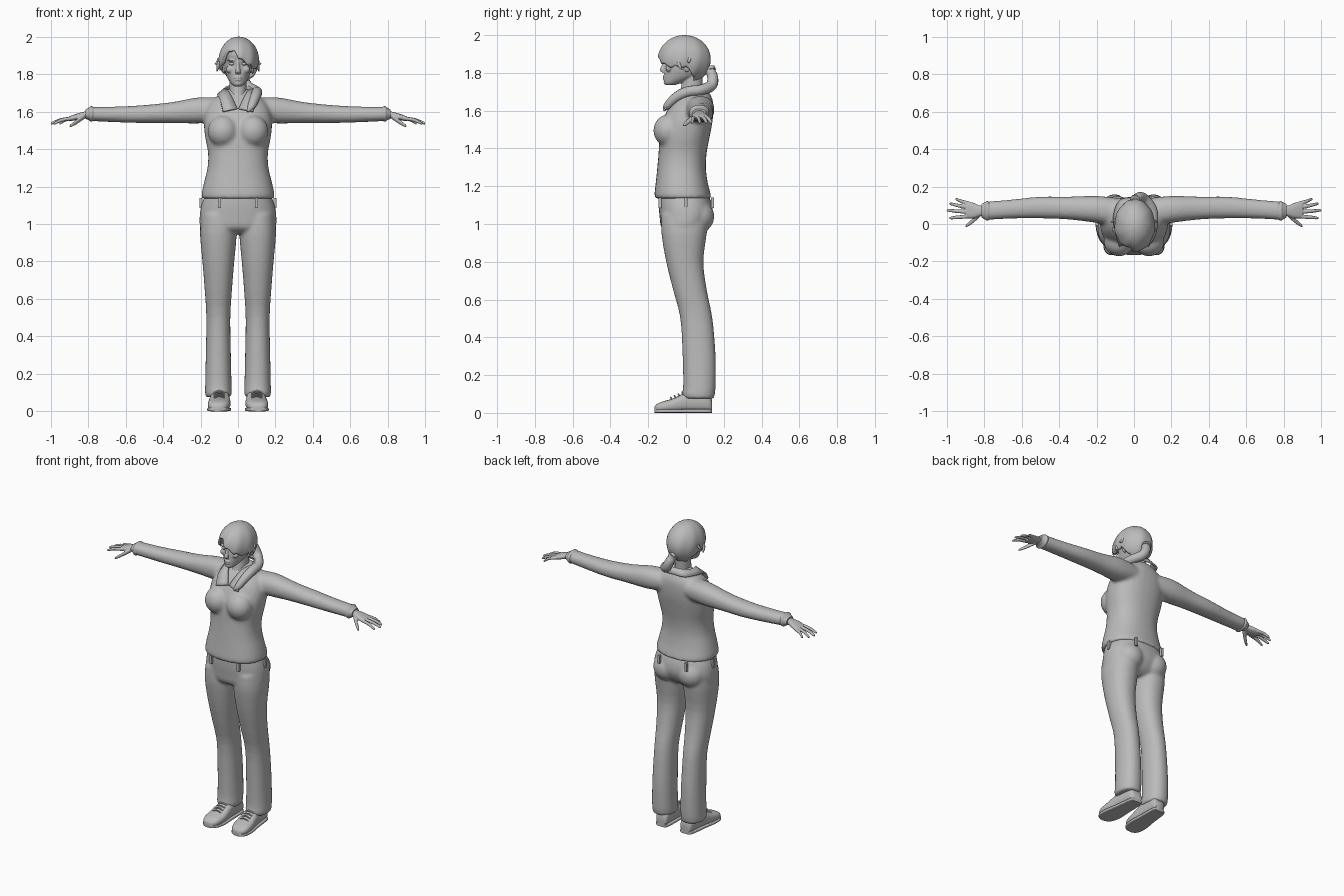
import bpy, bmesh, math
from mathutils import Vector, Matrix

if "Cube" in bpy.data.objects:
    bpy.data.objects.remove(bpy.data.objects["Cube"], do_unlink=True)

grey = bpy.data.materials.new("plain grey")
grey.use_nodes = True
GREY = (0.5, 0.5, 0.5, 1)
grey.diffuse_color = GREY
grey.node_tree.nodes["Principled BSDF"].inputs["Base Color"].default_value = GREY
X, Y, Z = Vector((1, 0, 0)), Vector((0, 1, 0)), Vector((0, 0, 1))
SIDES = (1, -1)


def spline(rows, steps):
    """Catmull-Rom interpolation of rows of numbers."""
    out = []
    for i in range(len(rows) - 1):
        a, b, c, d = (rows[max(0, min(len(rows) - 1, i + k))] for k in (-1, 0, 1, 2))
        for s in range(steps):
            t = s / steps
            out.append([q + t / 2 * (r - p + t * (2*p - 5*q + 4*r - w + t * (3 * (q - r) + w - p)))
                        for p, q, r, w in zip(a, b, c, d)])
    return out + [list(rows[-1])]


def loft(bm, rings, u, v, power=2, steps=3, n=32):
    """Closed skin through rings of (x, y, z, half size on u, half size on v)."""
    loops = []
    for x, y, z, hu, hv in spline(rings, steps):
        loop = []
        for k in range(n):
            a = math.tau * k / n
            c, s = math.cos(a), math.sin(a)
            p = u * math.copysign(abs(c) ** (2 / power), c) * hu
            p = p + v * math.copysign(abs(s) ** (2 / power), s) * hv
            loop.append(bm.verts.new(Vector((x, y, z)) + p))
        loops.append(loop)
    for a, b in zip(loops, loops[1:]):
        for k in range(n):
            bm.faces.new((a[k], a[(k + 1) % n], b[(k + 1) % n], b[k]))
    bm.faces.new(loops[0])
    bm.faces.new(loops[-1])


def body(bm, rows, power=2, xc=0):
    """Upright loft from rows of (z, half width, front y, back y)."""
    loft(bm, [(xc, (f + b) / 2, z, w, (b - f) / 2) for z, w, f, b in rows], X, Y, power)


def ball(bm, centre, size):
    m = Matrix.Translation(centre) @ Matrix.Diagonal((*size, 1))
    bmesh.ops.create_uvsphere(bm, u_segments=24, v_segments=14, radius=1, matrix=m)


def finish(bm, name, voxel=0, smooth=4, angle=50):
    bmesh.ops.recalc_face_normals(bm, faces=bm.faces)
    mesh = bpy.data.meshes.new(name)
    bm.to_mesh(mesh)
    bm.free()
    ob = bpy.data.objects.new(name, mesh)
    bpy.context.collection.objects.link(ob)
    mesh.materials.append(grey)
    for o in bpy.context.selected_objects:
        o.select_set(False)
    ob.select_set(True)
    bpy.context.view_layer.objects.active = ob
    if voxel:
        r = ob.modifiers.new("fuse", 'REMESH')
        r.mode, r.voxel_size, r.use_smooth_shade = 'VOXEL', voxel, True
        s = ob.modifiers.new("soften", 'SMOOTH')
        s.factor, s.iterations = 0.5, smooth
    else:
        bpy.ops.object.shade_smooth_by_angle(angle=math.radians(angle))
    return ob


def cord(name, points, radii, flat=1):
    """Tapered tube along a smooth path."""
    cu = bpy.data.curves.new(name, 'CURVE')
    cu.dimensions, cu.bevel_depth, cu.bevel_resolution = '3D', 1, 4
    cu.use_fill_caps = True
    rows = spline([(*p, r) for p, r in zip(points, radii)], 6)
    sp = cu.splines.new('POLY')
    sp.points.add(len(rows) - 1)
    for pt, row in zip(sp.points, rows):
        pt.co, pt.radius = (*row[:3], 1), row[3]
    sp.use_smooth = True
    ob = bpy.data.objects.new(name, cu)
    cu.materials.append(grey)
    bpy.context.collection.objects.link(ob)


# Sweater: torso, bust and sleeves fused together
bm = bmesh.new()
body(bm, [(1.135, .193, -.165, .135), (1.16, .195, -.167, .13), (1.22, .182, -.16, .115),
          (1.3, .163, -.152, .105), (1.38, .16, -.145, .11), (1.46, .175, -.14, .125),
          (1.54, .182, -.125, .14), (1.61, .17, -.095, .145), (1.66, .14, -.06, .14),
          (1.7, .085, -.02, .12), (1.72, .06, 0, .1)], 2.3)
for s in SIDES:
    ball(bm, (s * .08, -.095, 1.495), (.082, .078, .085))
    loft(bm, [(s * .06, .06, 1.61, .075, .06), (s * .2, .078, 1.607, .072, .07),
              (s * .35, .085, 1.595, .061, .056), (s * .5, .088, 1.587, .058, .048),
              (s * .65, .08, 1.585, .051, .042), (s * .79, .07, 1.588, .049, .038)], Y, Z, 2.2)
finish(bm, "sweater", .01, 8)

# Sleeve cuffs
for s, side in zip(SIDES, ("left", "right")):
    bm = bmesh.new()
    loft(bm, [(s * .77, .07, 1.588, .046, .036), (s * .785, .07, 1.588, .053, .042),
              (s * .795, .07, 1.588, .046, .034), (s * .815, .071, 1.586, .036, .024)], Y, Z, 2.2)
    finish(bm, side + "_cuff")

# Trousers: pelvis, seat and legs fused together
bm = bmesh.new()
body(bm, [(1.155, .175, -.145, .12), (1.1, .196, -.145, .138), (1.04, .205, -.14, .14),
          (.98, .2, -.13, .11), (.95, .15, -.09, .07)], 2.3)
for s in SIDES:
    ball(bm, (s * .09, .06, 1.04), (.09, .09, .09))
    body(bm, [(1.05, .09, -.13, .12), (.95, .098, -.13, .11), (.8, .085, -.105, .092),
              (.65, .073, -.068, .11), (.5, .064, -.03, .14), (.3, .067, -.018, .157),
              (.15, .07, -.015, .157), (.1, .071, -.02, .153), (.075, .066, -.01, .148)], 2.2, s * .105)
finish(bm, "trousers", .009, 6)

# Belt loops
bm = bmesh.new()
for x, y in ((.1, -.137), (.197, 0), (.1, .14)):
    for s in SIDES:
        m = Matrix.Translation((s * x, y, 1.112)) @ Matrix.Diagonal((.016, .016, .055, 1))
        bmesh.ops.create_cube(bm, size=1, matrix=m)
finish(bm, "belt_loops")

# Shoes with soles and laces
for s, side in zip(SIDES, ("left", "right")):
    rows = [(.138, .088, .03, .06), (.12, .09, .042, .1), (.06, .093, .048, .115), (0, .096, .052, .105),
            (-.07, .1, .06, .072), (-.125, .104, .056, .056), (-.155, .106, .04, .042), (-.166, .107, .018, .028)]
    bm = bmesh.new()
    loft(bm, [(s * x, y, h / 2 + .004, w, h / 2) for y, x, w, h in rows], X, Z, 2.6)
    finish(bm, side + "_shoe")
    bm = bmesh.new()
    loft(bm, [(s * x, y, .01, w + .003, .01) for y, x, w, h in rows], X, Z, 5)
    finish(bm, side + "_sole")
    for k in range(4):
        y, z = -.075 + k * .02, .079 + k * .009
        cord(side + "_lace", [(s * .1 - .03, y, z - .008), (s * .1, y - .006, z + .003),
                              (s * .1 + .03, y, z - .008)], (.004, .004, .004))

# Hands: palm, fingers and thumb fused together
for s, side in zip(SIDES, ("left", "right")):
    bm = bmesh.new()
    loft(bm, [(s * .78, .07, 1.588, .027, .02), (s * .82, .07, 1.582, .028, .018),
              (s * .86, .072, 1.572, .042, .017), (s * .9, .076, 1.562, .044, .013)], Y, Z, 2.4)
    for y0, x1, y1 in ((.11, .955, .132), (.088, .985, .108), (.064, 1, .073), (.041, .985, .032)):
        xm = (.89 + x1) / 2
        loft(bm, [(s * .88, y0, 1.565, .011, .01), (s * xm, (y0 + y1) / 2, 1.556, .01, .01),
                  (s * (x1 - .008), y1, 1.539, .008, .008), (s * x1, y1, 1.536, .004, .004)], Y, Z, n=12)
    loft(bm, [(s * .82, .055, 1.575, .016, .015), (s * .855, .022, 1.55, .014, .013),
              (s * .885, -.002, 1.53, .011, .01), (s * .9, -.013, 1.522, .005, .005)], Y, Z, n=12)
    finish(bm, side + "_hand", .004, 2)

# Head and neck with facial features
bm = bmesh.new()
body(bm, [(1.62, .05, -.07, .09), (1.7, .046, -.03, .085), (1.8, .046, -.02, .09)])
body(bm, [(1.735, .02, -.108, -.06), (1.748, .036, -.116, -.02), (1.78, .057, -.117, .06),
          (1.82, .07, -.114, .09), (1.86, .076, -.112, .11), (1.9, .08, -.122, .115),
          (1.94, .075, -.112, .105), (1.975, .05, -.075, .07), (1.985, .02, -.04, .03)], 2.1)
loft(bm, [(0, -.11, 1.872, .008, .008), (0, -.118, 1.84, .009, .011),
          (0, -.126, 1.815, .014, .013), (0, -.117, 1.802, .012, .008)], X, Y, n=16)
ball(bm, (0, -.115, 1.782), (.021, .009, .006))
ball(bm, (0, -.114, 1.77), (.018, .009, .007))
ball(bm, (0, -.105, 1.75), (.02, .014, .012))
for s in SIDES:
    ball(bm, (s * .033, -.105, 1.873), (.026, .012, .006))
    ball(bm, (s * .042, -.09, 1.825), (.022, .018, .02))
    ball(bm, (s * .078, .005, 1.835), (.009, .02, .032))
finish(bm, "head", .004, 3)

# Eyes
bm = bmesh.new()
for s in SIDES:
    ball(bm, (s * .033, -.1, 1.855), (.017, .012, .008))
finish(bm, "eyes")

# Hair cap, swept from a side parting with an uneven lower edge
bm = bmesh.new()
N, M = 96, 18
edge = spline([(z,) for z in (1.83, 1.76, 1.745, 1.76, 1.82, 1.835, 1.93, 1.875, 1.835, 1.83)], 20)
grid = []
for k in range(N):
    a = math.tau * k / N
    low = edge[int(k / N * (len(edge) - 1))][0] + .006 * math.sin(a * 13)
    end = math.acos(max(-.97, min(1, (low - 1.87) / .13)))
    col = []
    for j in range(1, M + 1):
        p = end * j / M
        r = math.sin(p) * (1 + .018 * math.sin(a * 9 + p * 2) * j / M)
        col.append(bm.verts.new((.004 + .108 * r * math.cos(a), -.008 + .14 * r * math.sin(a),
                                 1.87 + .13 * math.cos(p))))
    grid.append(col)
top = bm.verts.new((.004, -.008, 2))
for k in range(N):
    a, b = grid[k], grid[(k + 1) % N]
    bm.faces.new((top, a[0], b[0]))
    for j in range(M - 1):
        bm.faces.new((a[j], a[j + 1], b[j + 1], b[j]))
hair = finish(bm, "hair")
thick = hair.modifiers.new("thickness", 'SOLIDIFY')
thick.thickness, thick.offset = .016, -1

# Gathered tail falling over the left shoulder, hair tie and loose locks
cord("hair_tail", [(.01, .105, 1.83), (.02, .138, 1.79), (.05, .135, 1.735), (.095, .08, 1.71),
                   (.1, .01, 1.7), (.09, -.05, 1.672), (.07, -.1, 1.625), (.05, -.115, 1.6)],
     (.022, .028, .03, .028, .029, .027, .02, .004))
cord("hair_tie", [(.005, .125, 1.825), (.012, .13, 1.81)], (.03, .03))
for s in SIDES:
    cord("side_lock", [(s * .1, -.04, 1.87), (s * .106, -.035, 1.84), (s * .112, -.02, 1.815)], (.01, .009, .002))
    cord("ear_lock", [(s * .1, .02, 1.88), (s * .112, .015, 1.86), (s * .124, .01, 1.855)], (.01, .007, .002))

# Shirt collar with pointed front flaps
upper = [(.004, -.1, 1.615), (.045, -.035, 1.7), (.07, .04, 1.72), (.05, .1, 1.735), (0, .115, 1.74)]
lower = [(.08, -.118, 1.6), (.095, -.065, 1.66), (.108, .04, 1.69), (.075, .125, 1.7), (0, .14, 1.705)]
bm = bmesh.new()
for s in SIDES:
    rows = [[bm.verts.new((s * x, y, z)) for x, y, z in spline(line, 4)] for line in (upper, lower)]
    for k in range(len(rows[0]) - 1):
        bm.faces.new((rows[0][k], rows[0][k + 1], rows[1][k + 1], rows[1][k]))
bmesh.ops.remove_doubles(bm, verts=bm.verts, dist=.001)
collar = finish(bm, "collar")
fold = collar.modifiers.new("thickness", 'SOLIDIFY')
fold.thickness, fold.offset = .01, 0
